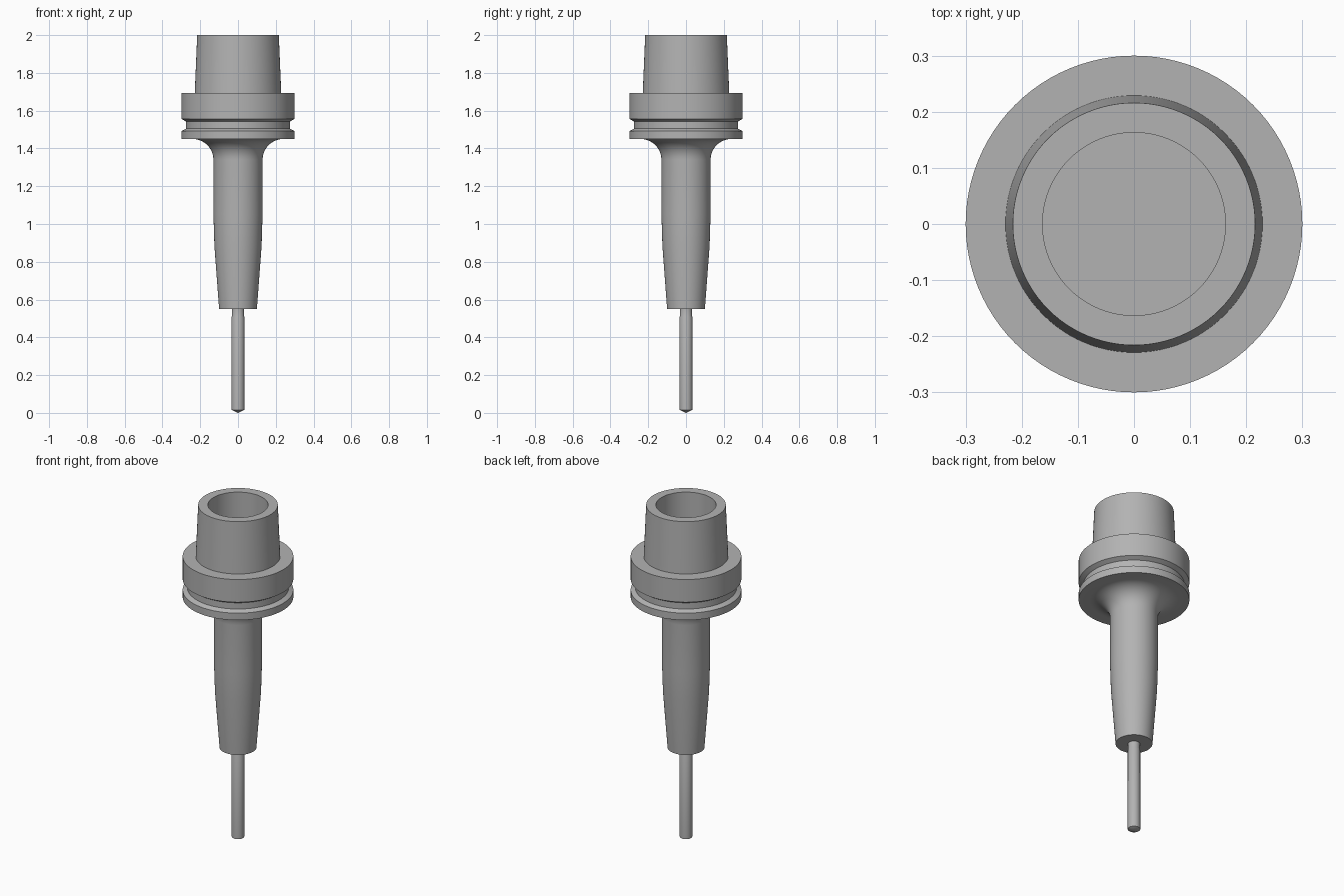
import bpy, bmesh, math

cube = bpy.data.objects.get("Cube")
if cube:
    bpy.data.objects.remove(cube, do_unlink=True)

steel = bpy.data.materials.new("steel grey")
steel.use_nodes = True
GREY = (0.45, 0.45, 0.45, 1)
steel.diffuse_color = GREY
steel.node_tree.nodes["Principled BSDF"].inputs["Base Color"].default_value = GREY


def lathe(name, profile, steps=96):
    """Revolve (radius, height) points around z into a closed solid."""
    bm = bmesh.new()
    verts = [bm.verts.new((r, 0, z)) for r, z in profile]
    edges = [bm.edges.new(pair) for pair in zip(verts, verts[1:])]
    bmesh.ops.spin(bm, geom=verts + edges, cent=(0, 0, 0), axis=(0, 0, 1),
                   angle=math.tau, steps=steps, use_duplicate=False)
    bmesh.ops.remove_doubles(bm, verts=bm.verts, dist=0.0003)
    bmesh.ops.recalc_face_normals(bm, faces=bm.faces)
    mesh = bpy.data.meshes.new(name)
    bm.to_mesh(mesh)
    bm.free()
    mesh.materials.append(steel)
    mesh.shade_smooth()
    mesh.set_sharp_from_angle(angle=math.radians(25))
    obj = bpy.data.objects.new(name, mesh)
    bpy.context.collection.objects.link(obj)
    return obj


# Tapered nose and straight neck
nose = [(0, 0.55), (0.10, 0.55), (0.125, 0.885), (0.13, 1.05)]

# Rounded fillet from neck to flange
FILLET = 0.11
fillet = [(0.13 + FILLET * (1 - math.cos(a)), 1.34 + FILLET * math.sin(a))
          for a in (math.radians(9 * i) for i in range(11))]

# Flange with gripper groove
flange = [(0.30, 1.45), (0.30, 1.492), (0.275, 1.505), (0.275, 1.542),
          (0.30, 1.557), (0.30, 1.693)]

# Hollow mounting taper with its bore
taper = [(0.229, 1.693), (0.216, 2.0), (0.163, 2.0), (0.163, 1.70), (0, 1.70)]

lathe("tool_holder", nose + fillet + flange + taper)

# Cutting tool: pointed tip, body and slightly narrower shank
lathe("drill_bit", [(0, 0), (0.034, 0.016), (0.034, 0.508), (0.032, 0.513),
                    (0.032, 0.56), (0, 0.56)], steps=64)
